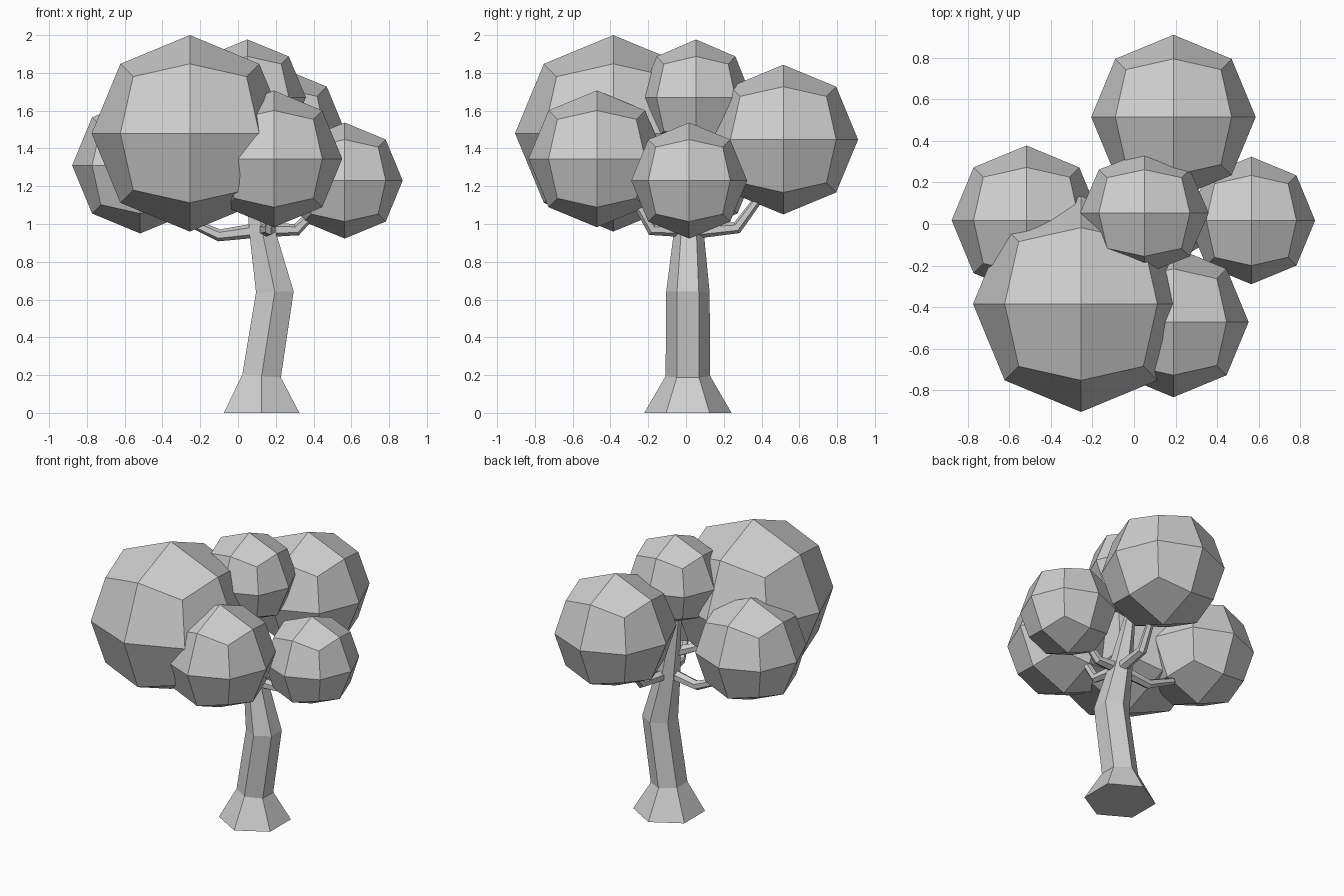
import bpy, bmesh, math
from mathutils import Vector

cube = bpy.data.objects.get("Cube")
if cube:
    bpy.data.objects.remove(cube, do_unlink=True)

grey = bpy.data.materials.new("plain_grey")
grey.use_nodes = True
grey.diffuse_color = (0.62, 0.62, 0.62, 1)
grey.node_tree.nodes["Principled BSDF"].inputs["Base Color"].default_value = (0.62, 0.62, 0.62, 1)


def add_object(name, bm):
    bmesh.ops.recalc_face_normals(bm, faces=bm.faces)
    mesh = bpy.data.meshes.new(name)
    bm.to_mesh(mesh)
    bm.free()
    mesh.materials.append(grey)
    obj = bpy.data.objects.new(name, mesh)
    bpy.context.collection.objects.link(obj)
    return obj


def foliage(name, centre, radii):
    """A cube split once along each edge and pushed out to a ball."""
    bm = bmesh.new()
    bmesh.ops.create_cube(bm, size=2)
    bmesh.ops.subdivide_edges(bm, edges=bm.edges[:], cuts=1, use_grid_fill=True)
    for v in bm.verts:
        d = v.co.normalized()
        v.co = Vector(centre) + Vector(d[i] * radii[i] for i in range(3))
    return add_object(name, bm)


def limb(name, points, radii, ref, sides=6, flat_start=False):
    """A tapered, capped tube whose rings follow a bent path."""
    pts = [Vector(p) for p in points]
    bm = bmesh.new()
    rings = []
    for i, (p, r) in enumerate(zip(pts, radii)):
        before = (p - pts[i - 1]).normalized() if i else Vector()
        after = (pts[i + 1] - p).normalized() if i + 1 < len(pts) else Vector()
        t = (before + after).normalized()
        if flat_start and i == 0:
            t = Vector((0, 0, 1))
        u = (Vector(ref) - t * t.dot(Vector(ref))).normalized()
        w = t.cross(u)
        angles = [2 * math.pi * k / sides for k in range(sides)]
        rings.append([bm.verts.new(p + r * (u * math.cos(a) + w * math.sin(a))) for a in angles])
    for a, b in zip(rings, rings[1:]):
        for k in range(sides):
            n = (k + 1) % sides
            bm.faces.new((a[k], a[n], b[n], b[k]))
    bm.faces.new(rings[0])
    bm.faces.new(rings[-1])
    return add_object(name, bm)


# Leaning trunk with a flared foot
limb("trunk",
     [(0.125, 0.01, 0), (0.125, 0.01, 0.195), (0.195, 0.01, 0.64),
      (0.13, 0.015, 0.95), (0.05, 0.03, 1.42)],
     [0.231, 0.118, 0.115, 0.08, 0.03], (0, 1, 0), flat_start=True)

# Bent branches reaching into the foliage
branches = {
    "left_side_branch": [(0.13, 0.01, 0.97), (-0.1, 0.02, 0.94), (-0.3, 0.03, 1.03)],
    "right_side_branch": [(0.14, 0.01, 0.97), (0.31, 0.01, 0.97), (0.42, 0.01, 1.08)],
    "front_branch": [(0.14, 0.0, 0.97), (0.17, -0.18, 0.97), (0.19, -0.3, 1.18)],
    "back_branch": [(0.14, 0.03, 0.96), (0.16, 0.27, 0.98), (0.19, 0.42, 1.18)],
    "upper_branch": [(0.1, 0.02, 1.12), (0.0, -0.09, 1.14), (-0.1, -0.2, 1.27)],
}
for name, path in branches.items():
    limb(name, path, [0.04, 0.032, 0.022], (0, 0, 1))

# Clumps of leaves
clumps = {
    "large_front_foliage": ((-0.255, -0.385, 1.48), 0.52),
    "small_front_foliage": ((0.19, -0.472, 1.345), 0.362),
    "back_foliage": ((0.19, 0.515, 1.447), 0.396),
    "left_side_foliage": ((-0.518, 0.018, 1.31), 0.36),
    "right_side_foliage": ((0.565, 0.017, 1.23), 0.307),
}
for name, (centre, r) in clumps.items():
    foliage(name, centre, (r, r, r))
foliage("top_foliage", (0.05, 0.053, 1.67), (0.31, 0.295, 0.307))
